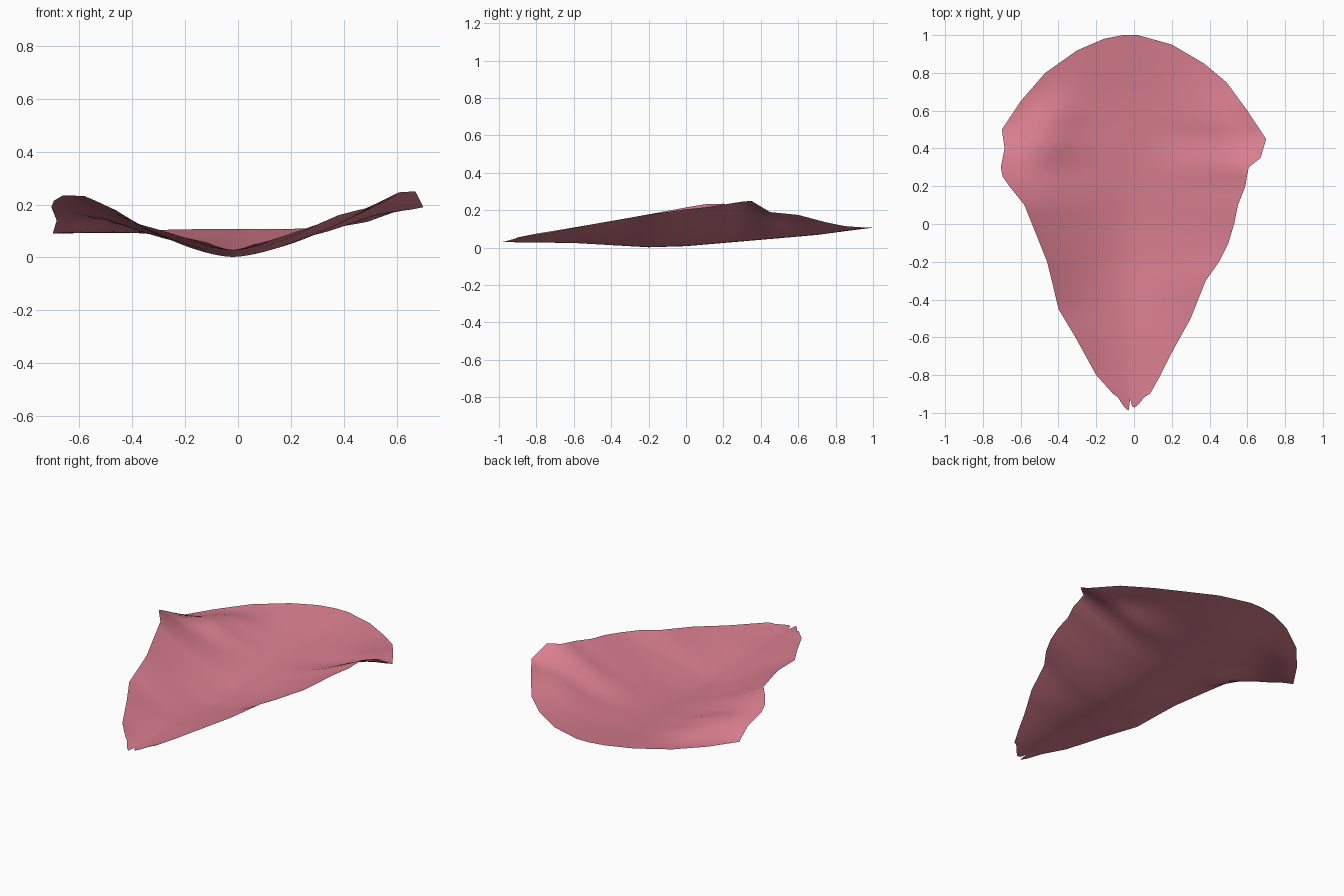
import bpy, bmesh, math

# Edge outlines of the petal: (y, x, z)
LEFT = [(-.93, -.09, .045), (-.9, -.11, .055), (-.8, -.20, .075), (-.6, -.31, .108), (-.45, -.40, .133),
        (-.3, -.435, .16), (-.2, -.46, .178), (0, -.54, .215), (.1, -.58, .232), (.2, -.66, .235),
        (.25, -.695, .215), (.3, -.705, .19), (.4, -.685, .14), (.5, -.70, .09), (.65, -.60, .092),
        (.8, -.47, .098), (.92, -.30, .104), (.98, -.16, .107), (1, -.06, .107)]
RIGHT = [(-.93, .06, .05), (-.9, .085, .055), (-.8, .14, .07), (-.68, .20, .09), (-.5, .30, .125),
         (-.3, .38, .16), (-.2, .45, .178), (-.1, .50, .19), (0, .53, .205), (.1, .55, .215),
         (.2, .59, .23), (.25, .597, .238), (.3, .607, .246), (.35, .67, .25), (.45, .70, .19),
         (.6, .60, .175), (.75, .49, .135), (.85, .37, .115), (.95, .20, .108), (1, .02, .107)]
# Height of the central valley: (y, z)
VALLEY = [(-1, .03), (-.6, .025), (-.2, .002), (0, .008), (.4, .042), (.7, .068), (.85, .088), (1, .107)]
# Notched tail line: (t across, y)
TAIL = [(-1, -.91), (-.5, -.965), (-.125, -.99), (0, -.925), (.125, -.965), (.3, -.972), (.6, -.95), (1, -.91)]


def lerp(table, u, k=1):
    for a, b in zip(table, table[1:]):
        if u <= b[0]:
            f = max(0, (u - a[0]) / (b[0] - a[0]))
            return a[k] + (b[k] - a[k]) * f
    return table[-1][k]


def gauss(u, centre, width):
    return math.exp(-((u - centre) / width) ** 2)


N = 32
rows = [-.93] + [-.9 + .05 * i for i in range(37)] + [.92, .95, .965, .98, .99, 1.0]

# Petal: one cupped sheet lofted between the two edges
bm = bmesh.new()
grid = []
for r, y in enumerate(rows):
    c = lerp(VALLEY, y)
    line = []
    for i in range(N + 1):
        t = 2 * i / N - 1
        s = abs(t)
        edge = LEFT if t < 0 else RIGHT
        mid = -.02
        x = mid + (lerp(edge, y, 1) - mid) * s
        z = c + (lerp(edge, y, 2) - c) * s ** 1.6
        # folded ridges just inside the two side tips
        if t < 0:
            z += .075 * gauss(s, .72, .28) * gauss(y, .48, .17) * (1 - s ** 4)
        else:
            z += .035 * gauss(s, .8, .22) * gauss(y, .47, .12) * (1 - s ** 4)
        py = lerp(TAIL, t) if r == 0 else y
        line.append(bm.verts.new((x, py, z)))
    grid.append(line)
for a, b in zip(grid, grid[1:]):
    for i in range(N):
        bm.faces.new((a[i], a[i + 1], b[i + 1], b[i]))

mesh = bpy.data.meshes.new("petal")
bm.to_mesh(mesh)
bm.free()
petal = bpy.data.objects.new("petal", mesh)
bpy.context.collection.objects.link(petal)

# Rose pink
mat = bpy.data.materials.new("rose pink")
mat.diffuse_color = (.70, .21, .275, 1)
mesh.materials.append(mat)
for p in mesh.polygons:
    p.use_smooth = True
